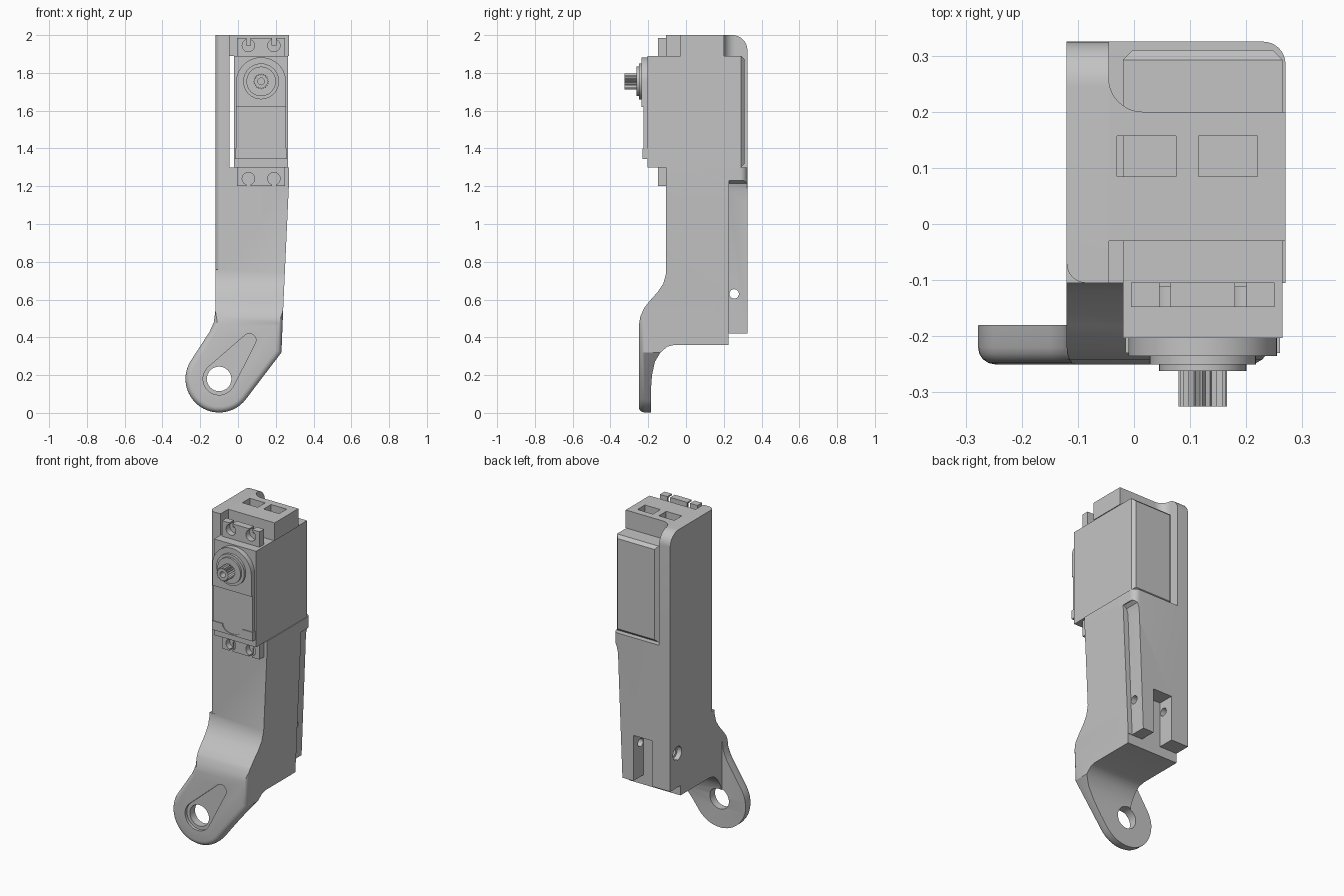
import bpy, bmesh
from math import sin, cos, radians, pi

if "Cube" in bpy.data.objects:
    bpy.data.objects.remove(bpy.data.objects["Cube"], do_unlink=True)

grey = bpy.data.materials.new("plain_grey")
grey.use_nodes = True
grey.diffuse_color = (0.55, 0.55, 0.55, 1)
for node in grey.node_tree.nodes:
    if node.type == 'BSDF_PRINCIPLED':
        node.inputs["Base Color"].default_value = grey.diffuse_color

parts = []


def arc(cx, cy, r, start, end, n=16):
    steps = [radians(start + (end - start) * i / n) for i in range(n + 1)]
    return [(cx + r * cos(a), cy + r * sin(a)) for a in steps]


def circle(cx, cy, r, n=32):
    return arc(cx, cy, r, 0, 360, n)[:-1]


def rect(u0, u1, v0, v1):
    return [(u0, v0), (u1, v0), (u1, v1), (u0, v1)]


def prism(name, outline, axis, low, high, bevel=0, rim=None, segments=4):
    """Extrude a flat outline along an axis; optionally bevel the edges where rim(co) holds."""
    place = {'x': lambda u, v, w: (w, u, v),
             'y': lambda u, v, w: (u, w, v),
             'z': lambda u, v, w: (u, v, w)}[axis]
    bm = bmesh.new()
    a = [bm.verts.new(place(u, v, low)) for u, v in outline]
    b = [bm.verts.new(place(u, v, high)) for u, v in outline]
    bm.faces.new(a)
    bm.faces.new(b)
    for i in range(len(a)):
        j = (i + 1) % len(a)
        bm.faces.new((a[i], a[j], b[j], b[i]))
    bmesh.ops.recalc_face_normals(bm, faces=bm.faces)
    if bevel:
        edges = [e for e in bm.edges if all(rim(v.co) for v in e.verts)]
        bmesh.ops.bevel(bm, geom=edges, offset=bevel, segments=segments,
                        profile=0.5, affect='EDGES')
    mesh = bpy.data.meshes.new(name)
    bm.to_mesh(mesh)
    bm.free()
    mesh.materials.append(grey)
    obj = bpy.data.objects.new(name, mesh)
    bpy.context.collection.objects.link(obj)
    return obj


def part(*args, **kw):
    obj = prism(*args, **kw)
    parts.append(obj)
    return obj


def combine(obj, operation, *cutter):
    """Boolean with a temporary prism, then remove it."""
    tool = prism("cutter", *cutter)
    tool.hide_render = True
    mod = obj.modifiers.new("shape", 'BOOLEAN')
    mod.operation = operation
    mod.solver = 'EXACT'
    mod.object = tool
    bpy.context.view_layer.objects.active = obj
    bpy.ops.object.modifier_apply(modifier=mod.name)
    bpy.data.objects.remove(tool, do_unlink=True)


def cut(obj, *cutter):
    combine(obj, 'DIFFERENCE', *cutter)


# Leg bracket: front outline crossed with side profile
EYE = (-0.1, 0.18)
front = arc(*EYE, 0.178, 148, 322, 28) + [
    (0.23, 0.32), (0.24, 0.57), (0.27, 1.22), (0.27, 1.35), (-0.12, 1.35),
    (-0.12, 0.54), (-0.128, 0.48), (-0.15, 0.43)]
side = [(-0.3, -0.05), (-0.3, 0.46), (-0.25, 0.46), (-0.242, 0.51), (-0.222, 0.555),
        (-0.19, 0.595), (-0.15, 0.64), (-0.12, 0.685), (-0.105, 0.74), (-0.105, 1.3),
        (0.325, 1.3), (0.325, 0.42), (0.225, 0.42), (0.225, 0.36), (-0.06, 0.36),
        (-0.1, 0.35), (-0.135, 0.32), (-0.165, 0.27), (-0.18, 0.2), (-0.185, 0.13),
        (-0.185, -0.05)]
bracket = part("leg_bracket", front, 'y', -0.25, 0.4,
               bevel=0.03, rim=lambda c: c.y < -0.24)
combine(bracket, 'INTERSECT', side, 'x', -0.5, 0.5)
cut(bracket, rect(-0.4, -0.12, -0.18, 0.5), 'z', -0.1, 0.9)

# Eye hole and tapered recess in the arm
cut(bracket, arc(*EYE, 0.085, 132, 333.6, 24) + arc(0.06, 0.385, 0.035, -26.4, 132, 12),
    'y', -0.3, -0.232)
cut(bracket, circle(*EYE, 0.065), 'y', -0.4, 0)

# Corner channel, rear notch and cross hole
cut(bracket, [(0.2, 0.3), (0.4, 0.3), (0.4, 1.23), (0.265, 1.23), (0.245, 1.215),
              (0.235, 1.18)], 'y', 0.228, 0.5)
cut(bracket, rect(0, 0.13, 0.225, 0.5), 'z', 0.3, 0.7)
cut(bracket, circle(0.255, 0.63, 0.025, 20), 'x', -0.4, 0.4)
cut(bracket, circle(0.255, 0.63, 0.042, 24), 'x', -0.4, -0.09)

# Side wall beside the motor
wall = part("side_wall", [(-0.105, 1.3), (0.325, 1.3)]
            + arc(0.245, 1.92, 0.08, 0, 90, 10) + [(-0.105, 2.0)], 'x', -0.12, -0.045)

# Rounded upright edges
front_corner = [(-0.2, -0.2), (-0.085, -0.2)] + arc(-0.085, -0.07, 0.035, 270, 180, 8) \
    + [(-0.2, -0.07)]
for obj in (bracket, wall):
    cut(obj, front_corner, 'z', 0.76, 2.1)
cut(bracket, [(0.4, 0.285)] + arc(0.23, 0.285, 0.04, 0, 90, 8) + [(0.23, 0.4), (0.4, 0.4)],
    'z', 1.1, 1.4)

# Top bridge with two slots
bridge = part("top_bridge", [(-0.045, -0.03), (0.27, -0.03), (0.27, 0.2)]
              + arc(0.015, 0.26, 0.06, 270, 180, 10), 'z', 1.89, 2.0)
for x0 in (-0.03, 0.115):
    cut(bridge, rect(x0, x0 + 0.105, 0.085, 0.157), 'z', 1.8, 2.1)

# Motor case with chamfered back
part("motor_case", rect(-0.02, 0.265, 1.3, 1.89), 'y', -0.203, 0.31,
     bevel=0.018, rim=lambda c: c.y > 0.3, segments=1)

# Mounting ears with open keyhole slots
for name, z0, hole, slot in (("upper_ear", 1.885, 1.945, (1.945, 2.05)),
                             ("lower_ear", 1.2, 1.24, (1.1, 1.24))):
    ear = part(name, rect(-0.005, 0.25, z0, z0 + 0.1), 'y', -0.148, -0.104)
    for x in (0.055, 0.19):
        cut(ear, circle(x, hole, 0.033, 24), 'y', -0.2, -0.112)
        cut(ear, rect(x - 0.01, x + 0.01, *slot), 'y', -0.2, 0)

# Motor front covers
MX, MZ = 0.1225, 1.755
part("arched_cover", [(-0.01, 1.62), (0.255, 1.62)] + arc(MX, 1.75, 0.1325, 0, 180, 28),
     'y', -0.235, -0.2)
tongue = arc(MX, 1.4, 0.068, 0, -180, 16)
tongue = [(x, 1.4 + (z - 1.4) * 0.7) for x, z in tongue]
part("centre_cover", [(-0.01, 1.62), (0.255, 1.62), (0.255, 1.4)] + tongue + [(-0.01, 1.4)],
     'y', -0.225, -0.2)
part("lower_cover", [(-0.015, 1.345), (0.26, 1.345), (0.26, 1.4)] + tongue + [(-0.015, 1.4)],
     'y', -0.23, -0.2)

# Stepped boss and splined shaft
part("boss", circle(MX, MZ, 0.095, 40), 'y', -0.25, -0.23)
part("boss_ring", circle(MX, MZ, 0.078, 40), 'y', -0.262, -0.24)
teeth = 20
spline = [(MX + r * cos(a), MZ + r * sin(a))
          for i in range(teeth * 2)
          for r, a in [((0.043, 0.034)[i % 2], pi * i / teeth)]]
shaft = part("splined_shaft", spline, 'y', -0.325, -0.25)
cut(shaft, circle(MX, MZ, 0.018, 20), 'y', -0.4, -0.27)

# Smooth curved walls, keep crisp edges
bpy.ops.object.select_all(action='DESELECT')
for obj in parts:
    obj.select_set(True)
bpy.context.view_layer.objects.active = bracket
bpy.ops.object.shade_smooth_by_angle(angle=radians(30))
